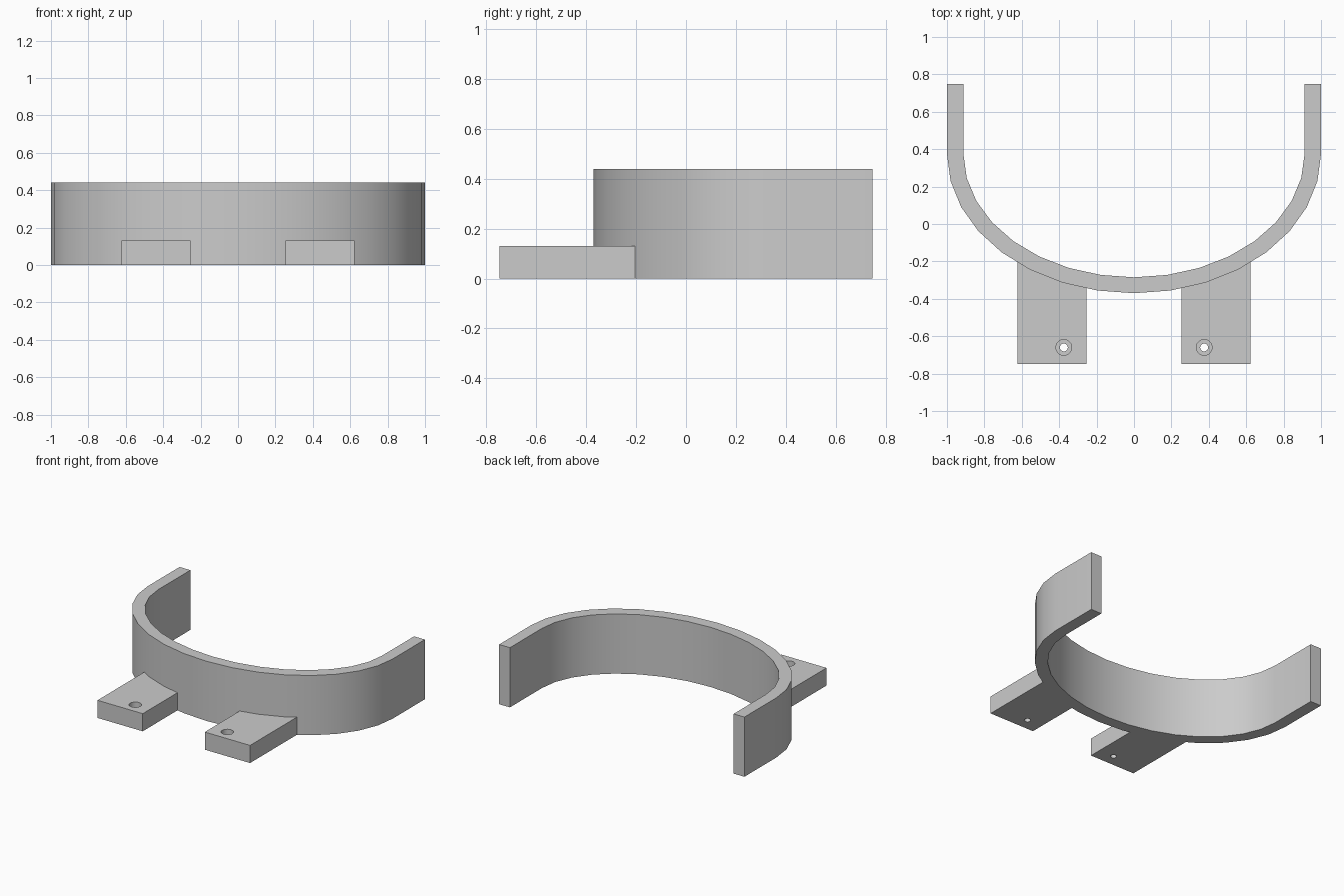
import bpy, bmesh, math
from math import sin, cos, radians

cube = bpy.data.objects.get("Cube")
if cube:
    bpy.data.objects.remove(cube, do_unlink=True)

grey = bpy.data.materials.new("light grey")
grey.use_nodes = True
colour = (0.6, 0.6, 0.6, 1)
grey.diffuse_color = colour
grey.node_tree.nodes["Principled BSDF"].inputs["Base Color"].default_value = colour

ARC_Y, BACK, FRONT = 0.375, 0.748, -0.748
BAND_H, TAB_H, STEPS = 0.44, 0.13, 16


def arc(rx, ry):
    """Half ellipse bulging towards the front, from -x to +x."""
    angles = [radians(-90 + 180 * i / STEPS) for i in range(STEPS + 1)]
    return [(rx * sin(a), ARC_Y - ry * cos(a)) for a in angles]


def extrude(name, outline, height):
    """Solid prism standing on the floor."""
    bm = bmesh.new()
    face = bm.faces.new([bm.verts.new((x, y, 0)) for x, y in outline])
    top = bmesh.ops.extrude_face_region(bm, geom=[face])["geom"]
    bmesh.ops.translate(bm, vec=(0, 0, height),
                        verts=[v for v in top if isinstance(v, bmesh.types.BMVert)])
    bmesh.ops.recalc_face_normals(bm, faces=bm.faces)
    mesh = bpy.data.meshes.new(name)
    bm.to_mesh(mesh)
    bm.free()
    mesh.materials.append(grey)
    obj = bpy.data.objects.new(name, mesh)
    bpy.context.collection.objects.link(obj)
    return obj


def activate(obj):
    bpy.ops.object.select_all(action="DESELECT")
    obj.select_set(True)
    bpy.context.view_layer.objects.active = obj


def drill(obj, x, y, radius, bottom, top):
    """Cut a vertical round hole."""
    bpy.ops.mesh.primitive_cylinder_add(vertices=32, radius=radius, depth=top - bottom,
                                        location=(x, y, (top + bottom) / 2))
    cutter = bpy.context.object
    cutter.data.materials.append(grey)
    cutter.hide_render = True
    mod = obj.modifiers.new("hole", "BOOLEAN")
    mod.operation, mod.solver, mod.object = "DIFFERENCE", "EXACT", cutter
    activate(obj)
    bpy.ops.object.modifier_apply(modifier=mod.name)
    bpy.data.objects.remove(cutter, do_unlink=True)


# Curved band with straight arms
outer = arc(1.0, 0.745)
inner = arc(0.912, 0.66)
outline = [(-1, BACK)] + outer + [(1, BACK), (0.912, BACK)] + inner[::-1] + [(-0.912, BACK)]
band = extrude("curved_band", outline, BAND_H)


def outer_y(x):
    """Front of the band at x, along its facets."""
    for (x0, y0), (x1, y1) in zip(outer, outer[1:]):
        if x0 <= x <= x1:
            return y0 + (y1 - y0) * (x - x0) / (x1 - x0)


# Mounting tabs with stepped screw holes
parts = [band]
for side, s in (("left", 1), ("right", -1)):
    near, far = sorted((s * 0.253, s * 0.622))
    back = [p for p in outer if near < p[0] < far and p[1] < 0]
    edge = [(near, outer_y(near))] + back + [(far, outer_y(far))]
    tab = extrude(side + "_mounting_tab", [(far, FRONT), (near, FRONT)] + edge, TAB_H)
    drill(tab, s * 0.375, -0.66, 0.021, -0.1, 0.3)
    drill(tab, s * 0.375, -0.66, 0.042, 0.05, 0.3)
    parts.append(tab)

for part in parts:
    activate(part)
    bpy.ops.object.shade_smooth_by_angle(angle=radians(30))
